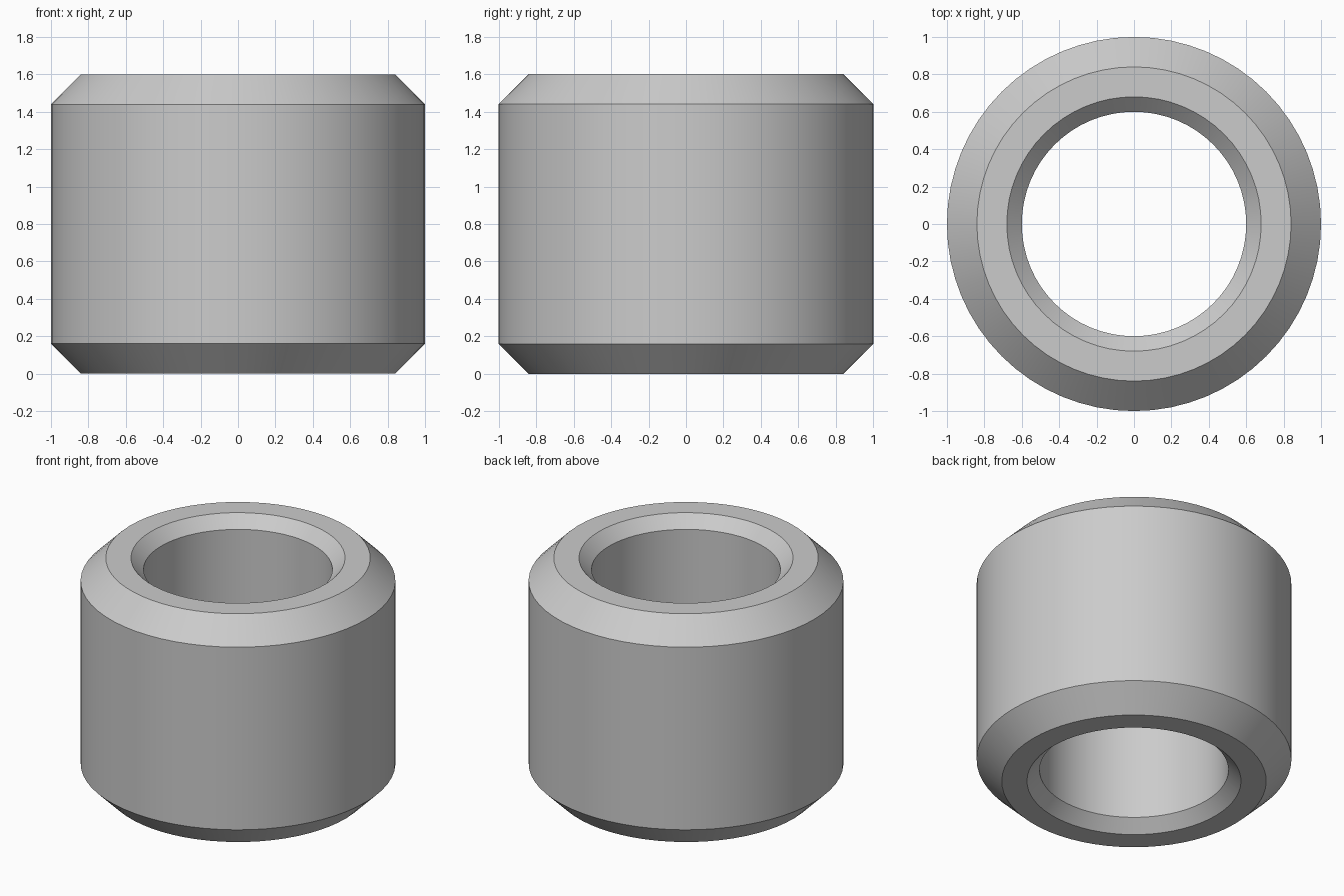
import bpy
import bmesh
import math
from mathutils import Matrix, Vector

cube = bpy.data.objects.get("Cube")
if cube:
    bpy.data.objects.remove(cube, do_unlink=True)

HEIGHT = 1.6
OUTER, BORE = 1.0, 0.6
OUTER_CHAMFER, BORE_CHAMFER = 0.16, 0.08
SIDES = 64

# Single plain grey metal
grey = bpy.data.materials.new("grey_metal")
grey.use_nodes = True
colour = (0.6, 0.6, 0.6, 1.0)
grey.diffuse_color = colour
grey.node_tree.nodes["Principled BSDF"].inputs["Base Color"].default_value = colour

# Bushing cross-section (radius, height): lower half, then mirrored upward
lower = [
    (BORE, BORE_CHAMFER),
    (BORE + BORE_CHAMFER, 0.0),
    (OUTER - OUTER_CHAMFER, 0.0),
    (OUTER, OUTER_CHAMFER),
]
profile = lower + [(r, HEIGHT - z) for r, z in reversed(lower)]

# Turn the cross-section around the vertical axis
bm = bmesh.new()
rings = []
for i in range(SIDES):
    turn = Matrix.Rotation(math.tau * i / SIDES, 4, "Z")
    rings.append([bm.verts.new(turn @ Vector((r, 0, z))) for r, z in profile])
for i, ring in enumerate(rings):
    following = rings[(i + 1) % SIDES]
    for j in range(len(profile)):
        k = (j + 1) % len(profile)
        bm.faces.new((ring[j], following[j], following[k], ring[k]))
bmesh.ops.recalc_face_normals(bm, faces=bm.faces)

mesh = bpy.data.meshes.new("bushing")
bm.to_mesh(mesh)
bm.free()
mesh.materials.append(grey)
bushing = bpy.data.objects.new("bushing", mesh)
bpy.context.collection.objects.link(bushing)

# Smooth round walls with crisp chamfer edges
bpy.ops.object.select_all(action="DESELECT")
bushing.select_set(True)
bpy.context.view_layer.objects.active = bushing
bpy.ops.object.shade_smooth_by_angle(angle=math.radians(30))
